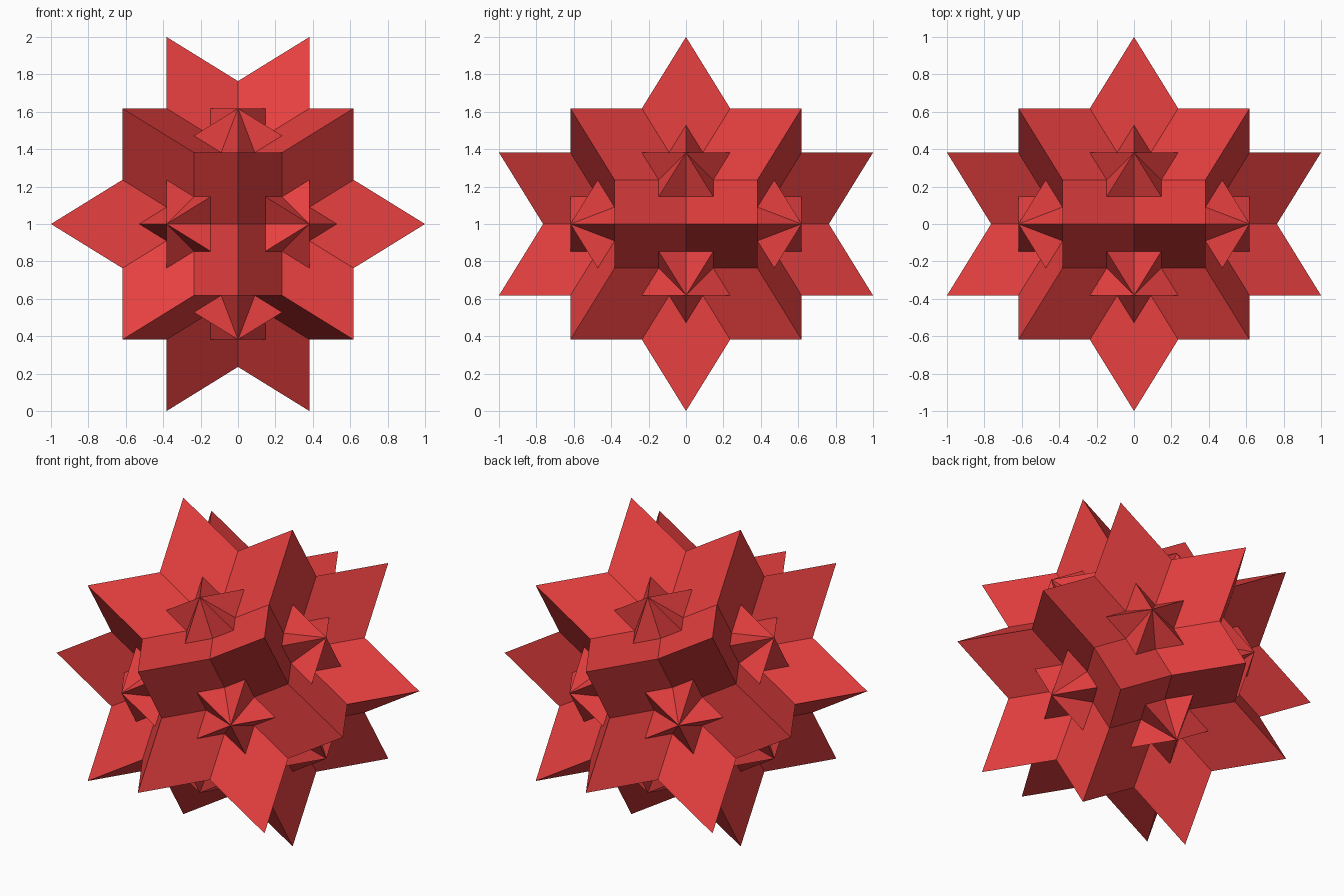
import bpy, bmesh, math
from mathutils import Vector, Matrix

if "Cube" in bpy.data.objects:
    bpy.data.objects.remove(bpy.data.objects["Cube"])

G = (math.sqrt(5) - 1) / 2            # inverse golden ratio
LIFT = Vector((0, 0, 1))              # raise so it stands on z = 0

red = bpy.data.materials.new("red")
red.diffuse_color = (0.8, 0.05, 0.05, 1)
red.use_nodes = True
red.node_tree.nodes["Principled BSDF"].inputs["Base Color"].default_value = red.diffuse_color

# One sector around the five-fold axis (1, 0, G)
axis = Vector((1, 0, G))
peak = Vector((G**2, 0, 1))                      # outer point of the rhomb
side = Vector((G**2, G**3, G))                   # rhomb side corner
valley = Vector((G**2, G**5, G**2))              # where star valley meets the crease
star_point = Vector((G**2, 0, G**2 + G**4))      # where star ridge meets the rhomb
tip = Vector((G, 0, G**2))                       # top of the small star


def mir(v):
    return Vector((v.x, -v.y, v.z))


def symmetric_copies(face):
    """Five turns about the axis, then mirrored and cycled to all 12 axes."""
    for k in range(5):
        rot = Matrix.Rotation(k * math.tau / 5, 3, axis)
        pts = [rot @ p for p in face]
        for sx in (1, -1):
            for sz in (1, -1):
                for c in range(3):
                    yield [Vector([(p.x * sx, p.y, p.z * sz)[(i + c) % 3]
                                   for i in range(3)]) for p in pts]


def build(name, faces):
    bm = bmesh.new()
    for face in faces:
        for pts in symmetric_copies(face):
            f = bm.faces.new([bm.verts.new(p) for p in pts])
            f.normal_update()
            if f.normal.dot(pts[0]) < 0:         # face outward
                f.normal_flip()
    bmesh.ops.remove_doubles(bm, verts=bm.verts[:], dist=1e-4)
    bmesh.ops.translate(bm, verts=bm.verts[:], vec=LIFT)
    me = bpy.data.meshes.new(name)
    bm.to_mesh(me)
    bm.free()
    me.materials.append(red)
    ob = bpy.data.objects.new(name, me)
    bpy.context.collection.objects.link(ob)


# Large spiked body: 60 golden rhombs, notched where the small stars sit
build("rhomb_body", [[peak, side, valley, star_point, mir(valley), mir(side)]])

# Twelve small five-pointed stars in the hollows
build("small_stars", [[tip, star_point, valley], [tip, star_point, mir(valley)]])
